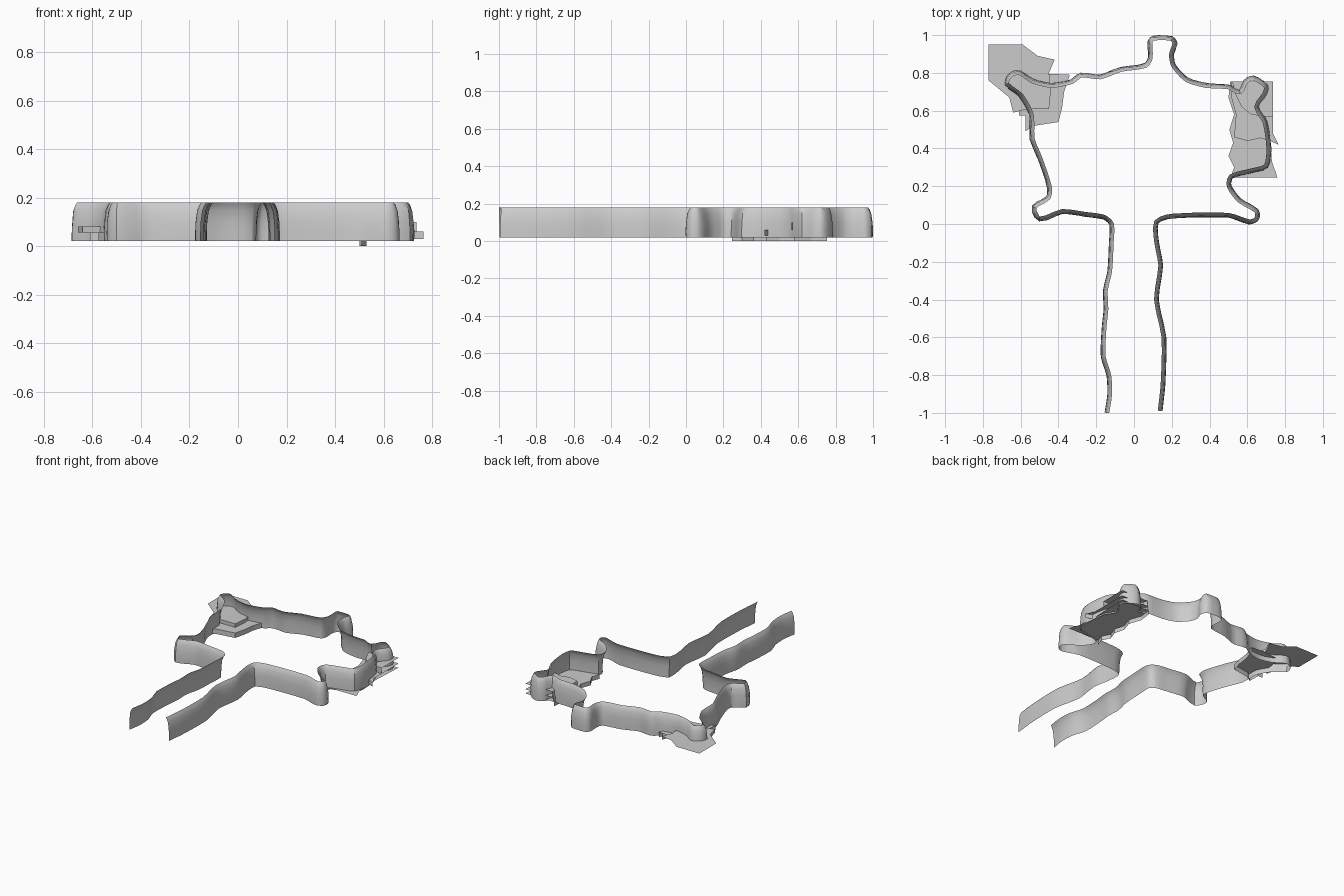
import bpy, bmesh, math, random
from mathutils import Vector

if "Cube" in bpy.data.objects:
    bpy.data.objects.remove(bpy.data.objects["Cube"])

random.seed(3)

# wall footprint, clockwise from the left entrance to the right entrance
PATH = [(-.145, -1), (-.13, -.9), (-.135, -.8), (-.165, -.7), (-.16, -.55), (-.15, -.45),
        (-.153, -.35), (-.13, -.25), (-.122, -.1), (-.12, 0), (-.16, .035), (-.26, .05),
        (-.38, .065), (-.5, .025), (-.53, .09), (-.455, .14), (-.45, .2), (-.5, .35),
        (-.54, .45), (-.545, .58), (-.6, .68), (-.675, .74), (-.66, .785), (-.61, .805),
        (-.54, .76), (-.44, .735), (-.33, .755), (-.28, .79), (-.18, .78), (-.07, .82),
        (.06, .84), (.085, .88), (.083, .965), (.1, .985), (.2, .983), (.218, .955),
        (.2, .9), (.21, .84), (.28, .765), (.38, .735), (.5, .727), (.56, .7),
        (.59, .755), (.63, .775), (.7, .73), (.695, .69), (.65, .62), (.695, .54),
        (.715, .4), (.7, .305), (.62, .28), (.515, .25), (.505, .2), (.56, .125),
        (.65, .07), (.65, .025), (.61, .01), (.5, .045), (.2, .04), (.12, .01),
        (.122, -.1), (.143, -.22), (.12, -.4), (.16, -.6), (.155, -.85), (.14, -.99)]
# wall section: outward offset and height
SECTION = [(.011, .02), (.011, .055), (.009, .10), (.003, .145), (-.006, .168), (-.014, .18)]


def finish(bm, name, smooth=None):
    me = bpy.data.meshes.new(name)
    bm.to_mesh(me)
    bm.free()
    ob = bpy.data.objects.new(name, me)
    bpy.context.collection.objects.link(ob)
    if smooth:
        bpy.ops.object.select_all(action='DESELECT')
        ob.select_set(True)
        bpy.context.view_layer.objects.active = ob
        bpy.ops.object.shade_smooth_by_angle(angle=math.radians(smooth))
    return ob


def soften(points, steps=3):
    # Catmull-Rom with reduced tension, so corners stay fairly tight
    p = [Vector(q) for q in points]
    p = [2 * p[0] - p[1]] + p + [2 * p[-1] - p[-2]]
    out = []
    for a, b, c, d in zip(p, p[1:], p[2:], p[3:]):
        ln = (c - b).length
        m0 = (c - a).normalized() * ln * .7
        m1 = (d - b).normalized() * ln * .7
        for i in range(steps):
            t = i / steps
            out.append(b * (2*t**3 - 3*t*t + 1) + m0 * (t**3 - 2*t*t + t)
                       + c * (3*t*t - 2*t**3) + m1 * (t**3 - t*t))
    return out + [p[-2]]


def cave_wall():
    pts = soften(PATH)
    bm = bmesh.new()
    prev = None
    for i, p in enumerate(pts):
        d = (pts[min(i + 1, len(pts) - 1)] - pts[max(i - 1, 0)]).normalized()
        out = Vector((-d.y, d.x))
        col = []
        for k, (off, z) in enumerate(SECTION):
            wob = random.uniform(-.002, .002) if 0 < k < len(SECTION) - 1 and p.y > 0 else 0
            q = p + out * (off + wob)
            col.append(bm.verts.new((q.x, max(q.y, -1), z)))
        if prev:
            for k in range(len(SECTION) - 1):
                bm.faces.new((prev[k], col[k], col[k + 1], prev[k + 1]))
        prev = col
    finish(bm, "cave_wall", 40)


def ledge(name, outline, top, bottom, edges):
    # flat top sheet; the first `edges` outline edges get a vertical riser
    bm = bmesh.new()
    tops = [bm.verts.new((x, y, top)) for x, y in outline]
    f = bm.faces.new(tops)
    f.normal_update()
    if f.normal.z < 0:
        f.normal_flip()
    lows = [bm.verts.new((x, y, bottom)) for x, y in outline[:edges + 1]]
    for i in range(edges):
        bm.faces.new((lows[i], lows[i + 1], tops[i + 1], tops[i]))
    finish(bm, name)


cave_wall()

# stepped ledges in the back left alcove
ledge("left_lower_ledge",
      [(-.61, .575), (-.575, .575), (-.575, .49), (-.53, .52), (-.40, .54), (-.38, .62), (-.37, .70),
       (-.34, .79), (-.44, .795), (-.58, .78)], .055, .02, 7)
ledge("left_upper_ledge",
      [(-.66, .67), (-.64, .59), (-.56, .61), (-.45, .61), (-.44, .71), (-.45, .80), (-.42, .87),
       (-.51, .89), (-.59, .95), (-.77, .95), (-.77, .76)], .08, .055, 6)

# three stepped ledges along the right side
ledge("right_lower_ledge",
      [(.51, .755), (.50, .67), (.53, .58), (.505, .50), (.525, .43), (.50, .36), (.53, .30),
       (.51, .245), (.76, .245), (.73, .33), (.72, .47), (.735, .755)], .03, 0, 7)
ledge("right_middle_ledge",
      [(.515, .755), (.515, .67), (.54, .58), (.53, .46), (.60, .44), (.67, .455), (.72, .44),
       (.765, .42), (.735, .48), (.735, .755)], .06, .03, 7)
ledge("right_upper_ledge",
      [(.52, .755), (.535, .69), (.57, .62), (.62, .58), (.68, .57), (.735, .565),
       (.735, .755)], .10, .06, 5)
